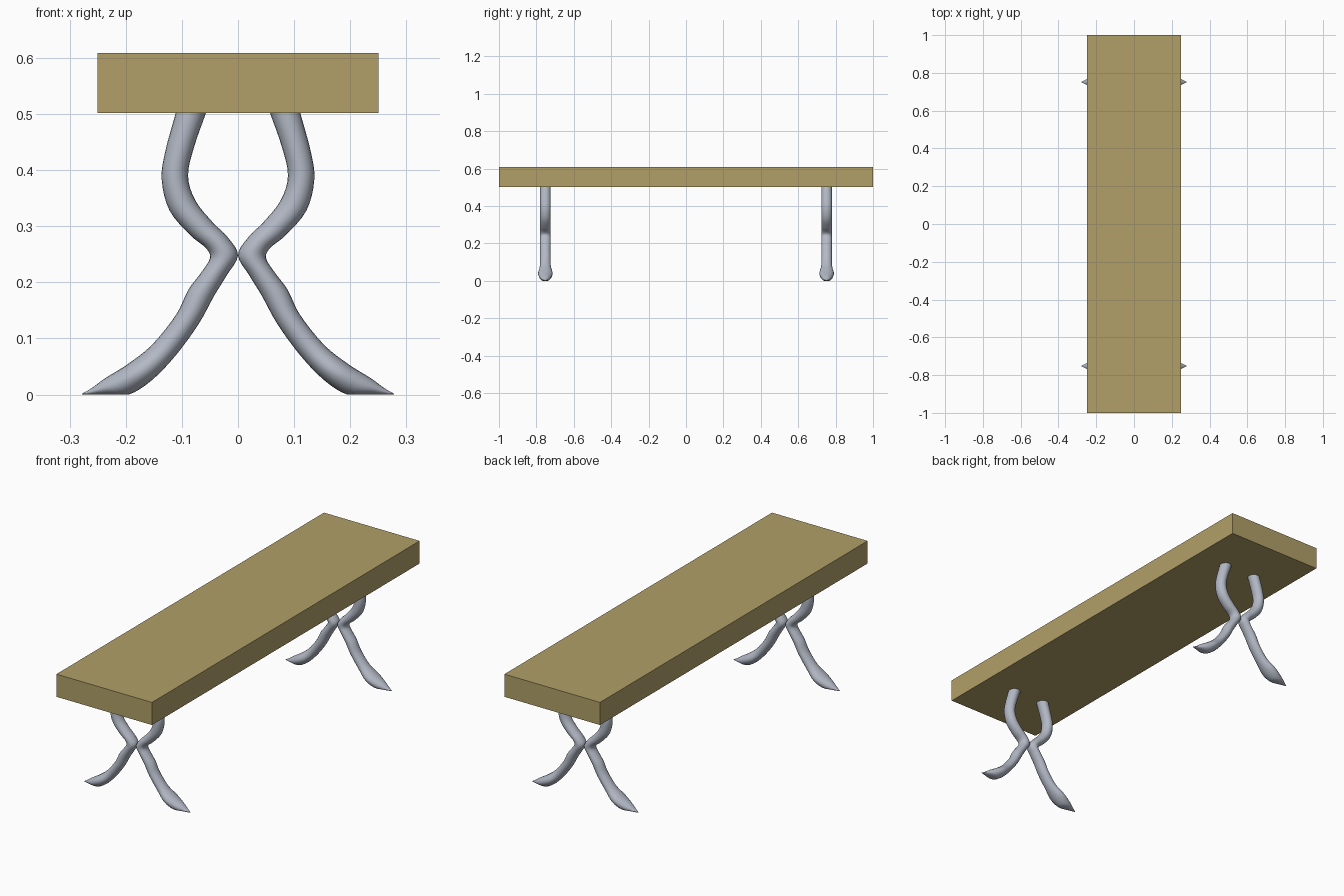
import bpy, bmesh, math
from mathutils import Vector

if "Cube" in bpy.data.objects:
    bpy.data.objects.remove(bpy.data.objects["Cube"])


def material(name, rgb):
    m = bpy.data.materials.new(name)
    m.diffuse_color = (*rgb, 1)
    m.use_nodes = True
    m.node_tree.nodes["Principled BSDF"].inputs["Base Color"].default_value = m.diffuse_color
    return m


wood = material("pale wood", (0.445, 0.352, 0.140))
metal = material("grey metal", (0.45, 0.485, 0.56))

# Bench seat: one plain slab
bpy.ops.mesh.primitive_cube_add(size=1, location=(0, 0, 0.5555))
seat = bpy.context.object
seat.name = "seat"
seat.scale = (0.5, 2.0, 0.107)
bpy.ops.object.transform_apply(location=False, rotation=False, scale=True)
seat.data.materials.append(wood)

# Leg sections from top to toe: inner x, z, outer x, z, half depth
SECTIONS = [
    (0.057, 0.502, 0.111, 0.502, 0.028),
    (0.078, 0.442, 0.130, 0.432, 0.028),
    (0.089, 0.390, 0.136, 0.383, 0.028),
    (0.076, 0.346, 0.122, 0.328, 0.028),
    (0.045, 0.307, 0.085, 0.284, 0.028),
    (0.018, 0.280, 0.057, 0.261, 0.028),
    (0.000, 0.248, 0.050, 0.243, 0.028),
    (0.021, 0.211, 0.066, 0.217, 0.028),
    (0.043, 0.175, 0.089, 0.186, 0.028),
    (0.070, 0.126, 0.110, 0.143, 0.028),
    (0.110, 0.071, 0.153, 0.089, 0.029),
    (0.153, 0.026, 0.197, 0.054, 0.039),
    (0.195, 0.000, 0.237, 0.029, 0.029),
    (0.238, 0.000, 0.260, 0.012, 0.015),
    (0.277, 0.000, 0.279, 0.001, 0.001),
]
SIDES, STEPS = 20, 4


def smooth_sections():
    """Catmull-Rom interpolation through the leg sections."""
    pts = [Vector(s) for s in SECTIONS]
    pts = [2 * pts[0] - pts[1]] + pts + [2 * pts[-1] - pts[-2]]
    out = []
    for i in range(1, len(pts) - 2):
        a, b, c, d = pts[i - 1:i + 3]
        for k in range(STEPS):
            t = k / STEPS
            out.append(0.5 * (2 * b + (c - a) * t + (2 * a - 5 * b + 4 * c - d) * t * t
                              + (3 * b - a - 3 * c + d) * t ** 3))
    return out + [pts[-2]]


def leg_pair(name, y):
    """Loft one curved leg and mirror it across the bench."""
    bm = bmesh.new()
    rings = []
    for ix, iz, ox, oz, depth in smooth_sections():
        ring = []
        for k in range(SIDES):
            a = 2 * math.pi * k / SIDES
            f = 0.5 - 0.5 * math.cos(a)
            ring.append(bm.verts.new((ix + (ox - ix) * f, depth * math.sin(a),
                                      max(0, iz + (oz - iz) * f))))
        rings.append(ring)
    for r, s in zip(rings, rings[1:]):
        for k in range(SIDES):
            n = (k + 1) % SIDES
            bm.faces.new((r[k], r[n], s[n], s[k]))
    bm.faces.new(rings[0])
    bm.faces.new(rings[-1])
    bmesh.ops.recalc_face_normals(bm, faces=bm.faces)
    mesh = bpy.data.meshes.new(name)
    bm.to_mesh(mesh)
    bm.free()
    mesh.materials.append(metal)
    ob = bpy.data.objects.new(name, mesh)
    bpy.context.collection.objects.link(ob)
    ob.location.y = y
    mirror = ob.modifiers.new("mirror", 'MIRROR')
    mirror.use_mirror_merge = False
    bpy.ops.object.select_all(action='DESELECT')
    ob.select_set(True)
    bpy.context.view_layer.objects.active = ob
    bpy.ops.object.shade_smooth_by_angle(angle=math.radians(50))


leg_pair("front_legs", -0.752)
leg_pair("back_legs", 0.752)
